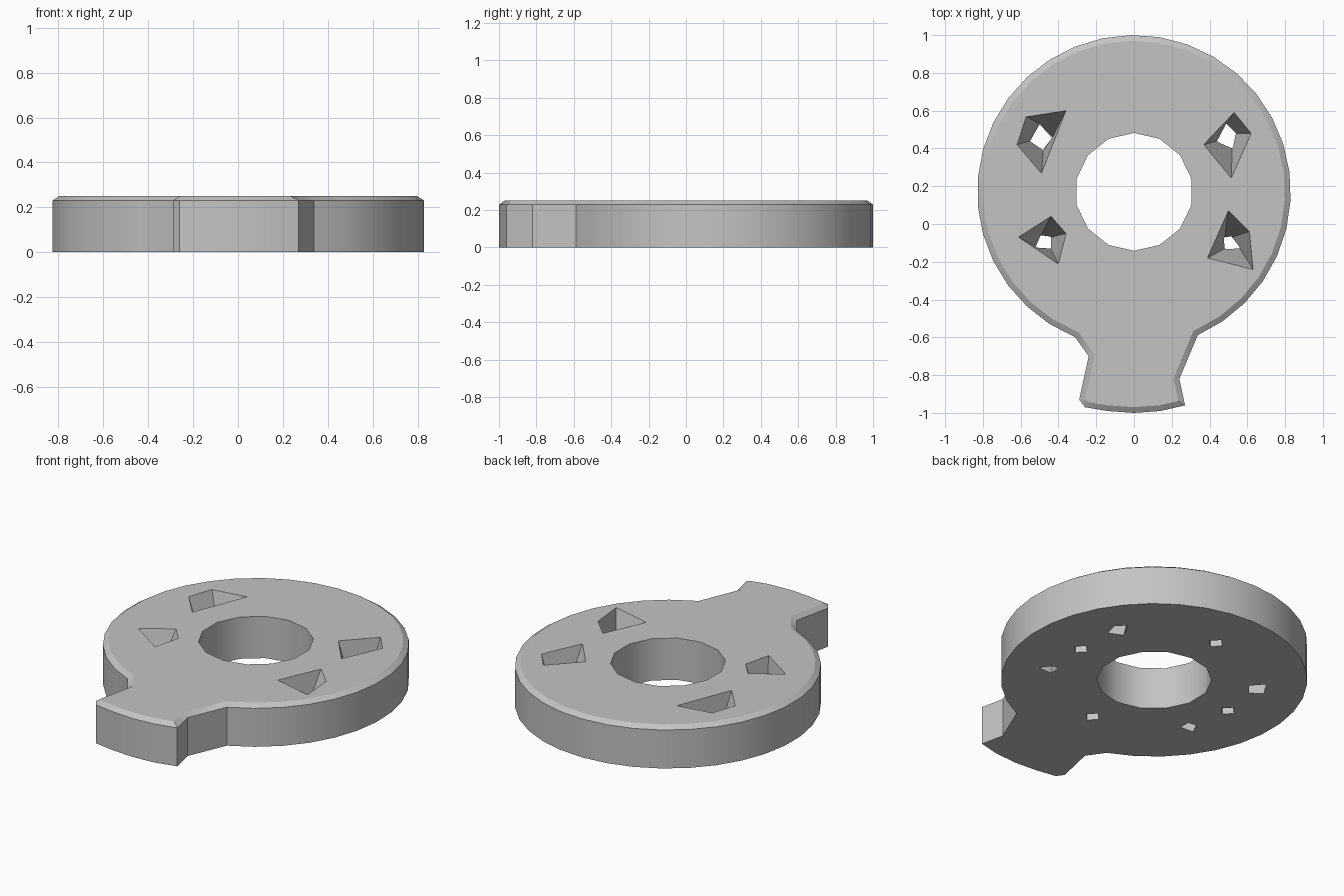
import bpy, bmesh, math
from mathutils import Vector

if "Cube" in bpy.data.objects:
    bpy.data.objects.remove(bpy.data.objects["Cube"], do_unlink=True)

HEIGHT, RIM = 0.25, 0.23
CENTRE = Vector((0, 0.17))

grey = bpy.data.materials.new("plain grey")
grey.use_nodes = True
grey.diffuse_color = (0.55, 0.55, 0.55, 1)
grey.node_tree.nodes["Principled BSDF"].inputs["Base Color"].default_value = grey.diffuse_color


def arc(radius, start, end, steps):
    """Points on a circle around the ring centre, angles in degrees."""
    angles = [math.radians(start + (end - start) * i / steps) for i in range(steps + 1)]
    return [CENTRE + radius * Vector((math.cos(a), math.sin(a))) for a in angles]


def loft(name, lower, upper, z0, z1, chamfer=0):
    """Closed solid between two outlines, with an optional top chamfer."""
    bm = bmesh.new()
    a = [bm.verts.new((p[0], p[1], z0)) for p in lower]
    b = [bm.verts.new((p[0], p[1], z1)) for p in upper]
    bm.faces.new(a[::-1])
    top = bm.faces.new(b)
    for i in range(len(a)):
        j = (i + 1) % len(a)
        bm.faces.new((a[i], a[j], b[j], b[i]))
    bmesh.ops.recalc_face_normals(bm, faces=bm.faces)
    if chamfer:
        bmesh.ops.inset_region(bm, faces=[top], thickness=chamfer, use_even_offset=True)
        for v in top.verts:
            v.co.z = HEIGHT
    mesh = bpy.data.meshes.new(name)
    bm.to_mesh(mesh)
    bm.free()
    mesh.materials.append(grey)
    obj = bpy.data.objects.new(name, mesh)
    bpy.context.collection.objects.link(obj)
    return obj


# Ring body with the flared tab at the front
tab = [(-0.24, -0.70), (-0.29, -0.93), (-0.26, -0.97), (-0.14, -0.99), (0, -1),
       (0.14, -0.99), (0.27, -0.96), (0.24, -0.82)]
outline = arc(0.83, -66, 248, 30) + [Vector(p) for p in tab]
body = loft("ring_plate", outline, outline, 0, RIM, 0.03)

# Central bore
bore = arc(0.312, 90, 450, 14)[:-1]
cutters = [loft("bore_cutter", bore, bore, -0.1, HEIGHT + 0.1)]

# Four tapered, rough-cut screw holes: lower opening, upper opening
screw_holes = [
    ([(-0.50, 0.53), (-0.55, 0.44), (-0.48, 0.39), (-0.43, 0.46)],
     [(-0.57, 0.57), (-0.62, 0.42), (-0.49, 0.27), (-0.36, 0.60)]),
    ([(0.49, 0.53), (0.44, 0.44), (0.52, 0.40), (0.54, 0.48)],
     [(0.53, 0.59), (0.37, 0.42), (0.515, 0.245), (0.62, 0.48)]),
    ([(-0.49, -0.06), (-0.52, -0.12), (-0.44, -0.13), (-0.44, -0.07)],
     [(-0.44, 0.04), (-0.61, -0.07), (-0.40, -0.21), (-0.36, -0.05)]),
    ([(0.48, -0.07), (0.48, -0.13), (0.56, -0.13), (0.52, -0.07)],
     [(0.50, 0.07), (0.39, -0.18), (0.63, -0.24), (0.61, -0.04)]),
]
for low, high in screw_holes:
    # extend the taper slightly past both surfaces for a clean cut
    step = 0.04
    lo = [Vector(p) - (Vector(q) - Vector(p)) * step for p, q in zip(low, high)]
    hi = [Vector(q) + (Vector(q) - Vector(p)) * step for p, q in zip(low, high)]
    cutters.append(loft("screw_hole_cutter", lo, hi, -HEIGHT * step, HEIGHT * (1 + step)))

# Four small blind holes in the underside
for i in range(4):
    a = math.radians(90 * i)
    c = CENTRE + 0.52 * Vector((math.cos(a), math.sin(a)))
    square = [c + 0.045 * Vector((math.cos(a + k * math.pi / 2), math.sin(a + k * math.pi / 2)))
              for k in range(4)]
    cutters.append(loft("blind_hole_cutter", square, square, -0.05, 0.12))

# Cut every opening, then discard the cutters
bpy.context.view_layer.objects.active = body
for cutter in cutters:
    cutter.hide_render = True
    mod = body.modifiers.new("cut", 'BOOLEAN')
    mod.operation, mod.solver, mod.object = 'DIFFERENCE', 'EXACT', cutter
    bpy.ops.object.modifier_apply(modifier=mod.name)
    bpy.data.objects.remove(cutter, do_unlink=True)

# Smooth curved walls, crisp edges
bpy.ops.object.select_all(action='DESELECT')
body.select_set(True)
bpy.ops.object.shade_smooth_by_angle(angle=math.radians(30))
